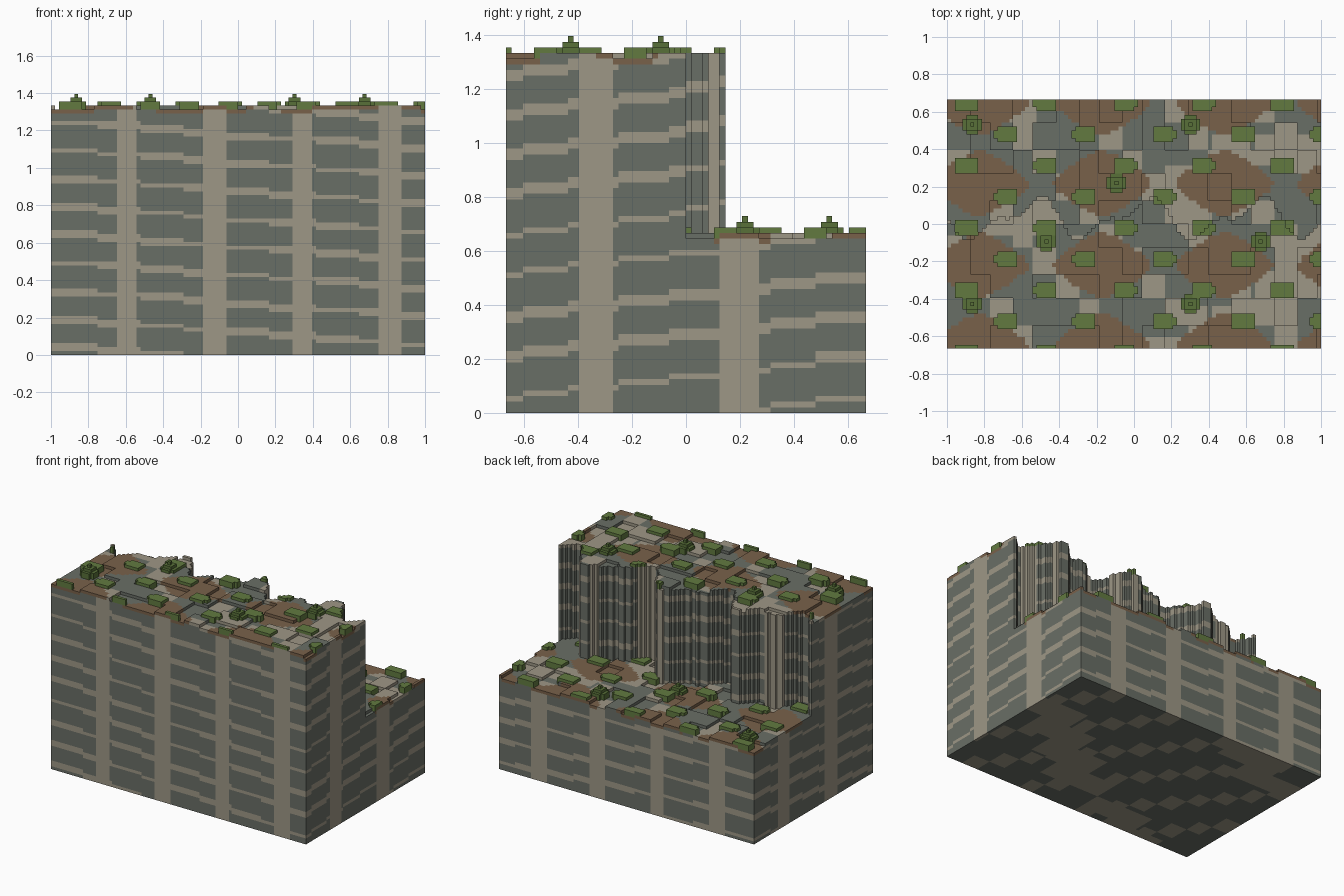
import bpy, math, random
from math import sin, cos, floor

if "Cube" in bpy.data.objects:
    bpy.data.objects.remove(bpy.data.objects["Cube"])

random.seed(4)
NX, NY, HIGH, LOW = 96, 64, 64, 32
S = 2.0 / NX                       # size of one small cube


def srgb(hexcode):
    vals = [int(hexcode[n:n + 2], 16) / 255 for n in (0, 2, 4)]
    return [v / 12.92 if v <= 0.04045 else ((v + 0.055) / 1.055) ** 2.4 for v in vals] + [1]


def material(name, hexcode):
    m = bpy.data.materials.new(name)
    m.diffuse_color = srgb(hexcode)
    m.use_nodes = True
    m.node_tree.nodes["Principled BSDF"].inputs["Base Color"].default_value = m.diffuse_color
    return m


GREY = material("grey stone", "696E66")
TAN = material("tan stone", "9E9786")
SOIL = material("brown soil", "79614A")
GRASS = material("grass green", "627A40")
SHRUB = material("shrub green", "587038")

# Six directions with the matching face corners of a unit cube
SIDES = [
    ((1, 0, 0), ((1, 0, 0), (1, 1, 0), (1, 1, 1), (1, 0, 1))),
    ((-1, 0, 0), ((0, 1, 0), (0, 0, 0), (0, 0, 1), (0, 1, 1))),
    ((0, 1, 0), ((1, 1, 0), (0, 1, 0), (0, 1, 1), (1, 1, 1))),
    ((0, -1, 0), ((0, 0, 0), (1, 0, 0), (1, 0, 1), (0, 0, 1))),
    ((0, 0, 1), ((0, 0, 1), (1, 0, 1), (1, 1, 1), (0, 1, 1))),
    ((0, 0, -1), ((0, 1, 0), (1, 1, 0), (1, 0, 0), (0, 0, 0))),
]


def cube_mesh(name, cells, mats, colour):
    """Outer skin of a set of cubes, coloured by a rule."""
    index, verts, faces, slots = {}, [], [], []
    for (i, j, k) in cells:
        for (dx, dy, dz), corners in SIDES:
            if (i + dx, j + dy, k + dz) in cells:
                continue
            face = []
            for (a, b, c) in corners:
                key = (i + a, j + b, k + c)
                if key not in index:
                    index[key] = len(verts)
                    verts.append(((key[0] - NX / 2) * S, (key[1] - NY / 2) * S, key[2] * S))
                face.append(index[key])
            faces.append(face)
            slots.append(colour(i, j, k))
    me = bpy.data.meshes.new(name)
    me.from_pydata(verts, [], faces)
    for m in mats:
        me.materials.append(m)
    me.polygons.foreach_set("material_index", slots)
    me.update()
    ob = bpy.data.objects.new(name, me)
    bpy.context.collection.objects.link(ob)
    return ob


# Wavy cliff line splitting the upper and lower terrace
def cliff(i):
    t = 0.22 * i
    return 33.5 - 4.1 * sin(t) - 2.2 * sin(2 * t)


def base(i, j):
    return HIGH if j + 0.5 < cliff(i) else LOW


# Slabs on the ground, some one cube lower
sunk = {(a, b): random.random() < 0.4 for a in range(20) for b in range(12)}


def block(i, j):
    return floor((i + 0.5) / 5.6), floor((j + 0.5) / 6.4)


ground = {(i, j): base(i, j) - (1 if sunk[block(i, j)] else 0)
          for i in range(NX) for j in range(NY)}


# Rock colour: upright bands, sloping strata, soil patches on top
def rock_colour(i, j, k):
    if k == ground[i, j] - 1 and sin(0.2 * i) + cos(0.3 * j) > 0.2:
        return 2
    a, b = block(i, j)
    if (a + b) % 4 == 3:
        return 1
    layer = k + 0.8 * floor(i / 11.2) - floor((j + 6.6) / 8.8) - 0.6
    return 1 if layer % 7.2 < 1.6 else 0


rock = {(i, j, k) for (i, j), h in ground.items() for k in range(h)}
cube_mesh("cliff_terrain", rock, [GREY, TAN, SOIL], rock_colour)

# Grass tufts in staggered rows
grass = set()
for (i, j), h in ground.items():
    if -sin(0.3103 * (i + 0.5)) * cos(math.pi / 8 * (j + 0.5 - 7)) > 0.58:
        grass.update((i, j, k) for k in range(h, base(i, j) + 1))
cube_mesh("grass_tufts", grass, [GRASS], lambda i, j, k: 0)

# Stepped shrubs
shrubs = set()
for ci, cj in [(6, 57), (62, 57), (43, 42), (25, 27), (80, 27), (6, 11), (62, 11)]:
    h = base(ci, cj)
    for dx in range(-2, 3):
        for dy in range(-2, 3):
            d = abs(dx) + abs(dy)
            top = 3 if d == 0 else 2 if max(abs(dx), abs(dy)) == 1 else 1 if d < 4 else 0
            if top and base(ci + dx, cj + dy) == h:
                shrubs.update((ci + dx, cj + dy, k)
                              for k in range(ground[ci + dx, cj + dy], h + top))
cube_mesh("stepped_shrubs", shrubs - grass, [SHRUB], lambda i, j, k: 0)
